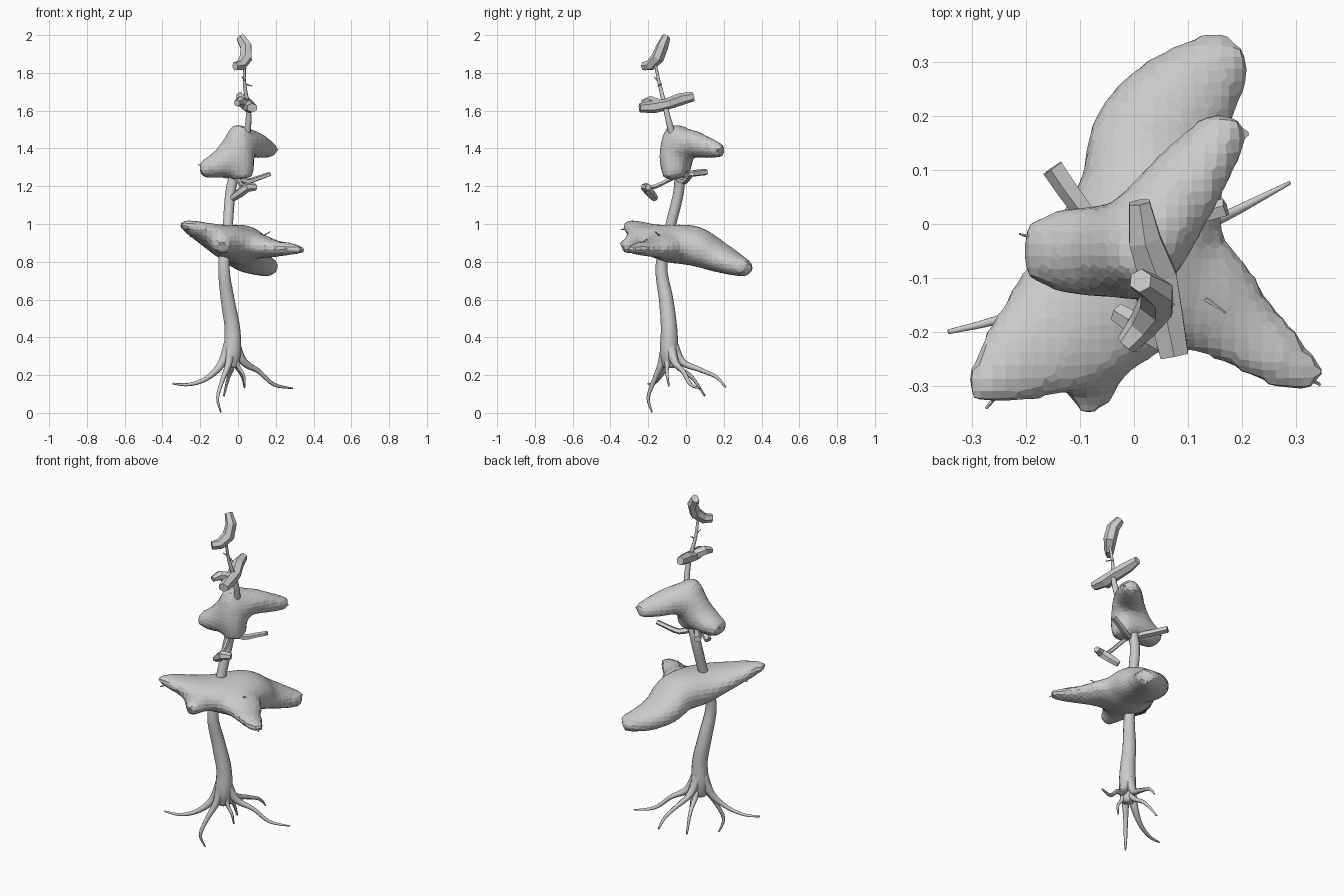
import bpy, bmesh, math
from mathutils import Vector


def spline(pts, n):
    """Catmull-Rom through (x, y, z, half width, half height) rows."""
    out = []
    for i in range(len(pts) - 1):
        p = [Vector(pts[max(0, min(len(pts) - 1, i + k))]) for k in (-1, 0, 1, 2)]
        for s in range(n):
            t = s / n
            out.append(0.5 * (2 * p[1] + (p[2] - p[0]) * t
                              + (2 * p[0] - 5 * p[1] + 4 * p[2] - p[3]) * t * t
                              + (3 * p[1] - p[0] - 3 * p[2] + p[3]) * t ** 3))
    return out + [Vector(pts[-1])]


def sweep(bm, pts, sides=8, n=3):
    """Elliptical tube along a path, capped at both ends."""
    rows = spline([p if len(p) == 5 else (*p, p[3]) for p in pts], n)
    c = [Vector(r[:3]) for r in rows]
    rings, side = [], None
    for i, r in enumerate(rows):
        t = (c[min(i + 1, len(c) - 1)] - c[max(i - 1, 0)]).normalized()
        if side is None:
            side = t.cross(Vector((0, 0, 1)))
            if side.length < 0.3:
                side = Vector((1, 0, 0))
        side = (side - t * side.dot(t)).normalized()
        up = side.cross(t)
        rings.append([bm.verts.new(c[i] + side * math.cos(a) * r[3] + up * math.sin(a) * r[4])
                      for a in (2 * math.pi * (k + 0.5) / sides for k in range(sides))])
    for a, b in zip(rings, rings[1:]):
        for k in range(sides):
            bm.faces.new((a[k], a[k - 1], b[k - 1], b[k]))
    bm.faces.new(rings[0])
    bm.faces.new(rings[-1][::-1])


def build(name, paths, sides=8, n=3, smooth=False, blend=0):
    bm = bmesh.new()
    for p in paths:
        sweep(bm, p, sides, n)
    bmesh.ops.recalc_face_normals(bm, faces=bm.faces)
    me = bpy.data.meshes.new(name)
    bm.to_mesh(me)
    bm.free()
    ob = bpy.data.objects.new(name, me)
    bpy.context.collection.objects.link(ob)
    if blend:  # fuse the lobes into one skin
        m = ob.modifiers.new("fuse", 'REMESH')
        m.mode = 'VOXEL'
        m.voxel_size = blend
        s = ob.modifiers.new("relax", 'SMOOTH')
        s.factor = 0.5
        s.iterations = 5
    if smooth:
        for f in me.polygons:
            f.use_smooth = True
    return ob


# Trunk, tapering to the thin top stem
build("trunk", [[(-.035, -.09, .24, .03), (-.03, -.09, .32, .048), (-.03, -.09, .45, .043),
                 (-.055, -.105, .6, .038), (-.075, -.13, .78, .031), (-.055, -.085, .98, .028),
                 (-.035, -.035, 1.2, .028), (.02, -.05, 1.38, .024), (.05, -.08, 1.5, .018),
                 (.055, -.105, 1.6, .014), (.035, -.14, 1.74, .009), (.035, -.165, 1.86, .007)]],
      10, 4, smooth=True)

# Roots spreading from the base
roots = [
    [(-.045, -.09, .37, .032), (-.09, -.11, .255, .022), (-.17, -.15, .18, .013), (-.26, -.18, .15, .009), (-.345, -.2, .155, .005)],
    [(-.02, -.085, .37, .032), (.03, -.06, .27, .022), (.11, -.015, .22, .013), (.19, .025, .15, .01), (.29, .077, .13, .004)],
    [(-.035, -.1, .37, .032), (-.05, -.13, .26, .02), (-.08, -.165, .18, .013), (-.108, -.2, .08, .009), (-.09, -.18, .003, .004)],
    [(-.03, -.075, .37, .032), (-.015, -.02, .27, .02), (.005, .07, .23, .013), (.025, .16, .19, .009), (.035, .21, .135, .005)],
    [(-.035, -.085, .35, .025), (-.03, -.05, .25, .015), (-.05, .03, .19, .01), (-.075, .1, .09, .005)],
    [(-.025, -.095, .35, .025), (.0, -.1, .25, .012), (.03, -.1, .2, .008), (.035, -.09, .14, .004)],
]
build("roots", roots, 6, 4, smooth=True)

# Large lower foliage: left-front to back body, right lobe, front lobe
build("lower_foliage", [
    [(-.305, -.32, 1.005, .025, .022), (-.24, -.27, .98, .075, .042), (-.14, -.2, .94, .13, .065),
     (-.03, -.1, .90, .16, .1), (.03, .04, .885, .14, .108), (.045, .16, .83, .13, .085),
     (.12, .26, .785, .095, .062), (.195, .325, .765, .05, .042)],
    [(-.03, -.1, .9, .13, .09), (.1, -.12, .885, .125, .07), (.2, -.195, .87, .08, .045),
     (.28, -.255, .868, .058, .035), (.345, -.29, .865, .035, .024)],
    [(-.06, -.12, .9, .11, .08), (-.08, -.25, .895, .075, .055), (-.075, -.345, .875, .04, .035)],
], 12, 3, blend=.025)

# Middle foliage: upright body with a left lobe and a back-right lobe
build("middle_foliage", [
    [(-.205, -.05, 1.29, .055, .04), (-.14, -.05, 1.3, .08, .062), (-.05, -.05, 1.34, .09, .09),
     (.015, -.03, 1.41, .09, .095), (.06, .03, 1.425, .085, .075), (.12, .11, 1.405, .072, .058),
     (.185, .195, 1.385, .045, .038)],
    [(.03, -.06, 1.24, .06), (.01, -.065, 1.33, .08), (.005, -.055, 1.44, .08), (.025, -.05, 1.52, .05)],
], 12, 3, blend=.024)

# Small leaf clumps near the top, with blunt ends
build("top_leaf", [[(.012, -.105, 1.99, .022, .026), (.042, -.125, 1.94, .03, .036),
                    (.042, -.15, 1.88, .034, .036), (.015, -.19, 1.84, .03, .028),
                    (-.015, -.225, 1.835, .024, .02)]], 6, 1)
build("upper_leaf", [
    [(.01, .04, 1.675, .022, .025), (.02, -.03, 1.66, .034, .033), (.045, -.1, 1.635, .04, .03),
     (.06, -.17, 1.62, .035, .034), (.075, -.245, 1.615, .03, .024)],
    [(.05, -.14, 1.63, .03), (.01, -.19, 1.65, .028), (-.005, -.23, 1.64, .018)],
], 6, 1)

# Lower side branches and their small leaf
build("side_leaf", [[(-.03, -.165, 1.135, .02, .018), (.01, -.19, 1.165, .024, .026),
                     (.05, -.215, 1.195, .025, .026), (.095, -.2, 1.195, .018, .018)]], 6, 1)
build("side_branches", [
    [(-.03, -.04, 1.26, .015), (.0, -.09, 1.235, .012), (.02, -.16, 1.2, .012), (.03, -.215, 1.19, .012)],
    [(.0, -.04, 1.24, .018), (.05, -.01, 1.225, .02, .016), (.1, .01, 1.24, .018, .014), (.17, .03, 1.265, .018, .012)],
    [(-.03, -.04, 1.25, .015), (-.09, .02, 1.265, .02, .018), (-.15, .105, 1.275, .022, .018)],
], 5, 2)

# Thin twigs poking out of stem and foliage
build("twigs", [
    [(.04, -.13, 1.74, .005), (.075, -.15, 1.73, .002)],
    [(.035, -.15, 1.76, .005), (.02, -.17, 1.78, .002)],
    [(.31, -.28, .87, .006), (.345, -.298, .85, .003)],
    [(-.24, -.3, .98, .006), (-.275, -.342, .97, .003)],
    [(-.17, -.03, 1.3, .005), (-.213, -.018, 1.315, .002)],
    [(.12, -.13, .93, .005), (.17, -.165, .96, .002)],
    [(-.22, -.2, .95, .005), (-.257, -.212, .93, .003)],
    [(.1, .05, 1.45, .004), (.17, .09, 1.43, .002)],
], 5, 1)
